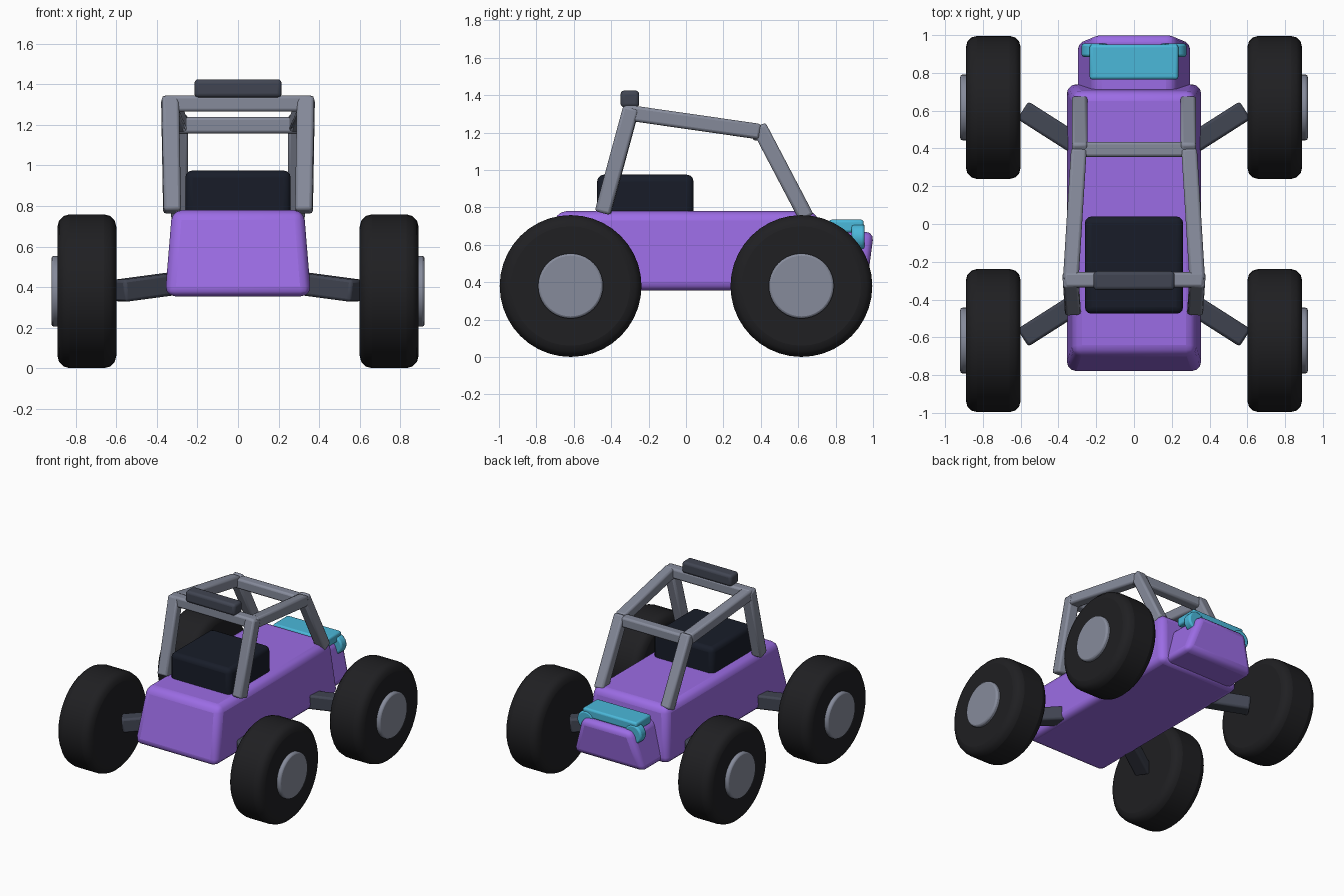
import bpy, bmesh
from math import radians, pi
from mathutils import Vector, Matrix

if "Cube" in bpy.data.objects:
    bpy.data.objects.remove(bpy.data.objects["Cube"])


def material(name, rgb):
    m = bpy.data.materials.new(name)
    m.diffuse_color = (*rgb, 1)
    m.use_nodes = True
    m.node_tree.nodes["Principled BSDF"].inputs["Base Color"].default_value = m.diffuse_color
    return m


PURPLE = material("purple_paint", (0.33, 0.15, 0.78))
CYAN = material("cyan_paint", (0.07, 0.48, 0.70))
RUBBER = material("rubber", (0.014, 0.014, 0.016))
SEAT = material("seat_black", (0.009, 0.012, 0.022))
DARK = material("dark_metal", (0.053, 0.06, 0.085))
STEEL = material("steel", (0.24, 0.26, 0.33))


def finish(name, bm, mat, bevel, segments=3):
    """Turn a bmesh into a bevelled, smooth-shaded object."""
    bmesh.ops.recalc_face_normals(bm, faces=bm.faces[:])
    mesh = bpy.data.meshes.new(name)
    bm.to_mesh(mesh)
    bm.free()
    mesh.materials.append(mat)
    ob = bpy.data.objects.new(name, mesh)
    bpy.context.collection.objects.link(ob)
    mod = ob.modifiers.new("bevel", 'BEVEL')
    mod.width, mod.segments = bevel, segments
    mod.limit_method, mod.angle_limit = 'ANGLE', radians(40)
    bpy.ops.object.select_all(action='DESELECT')
    ob.select_set(True)
    bpy.context.view_layer.objects.active = ob
    bpy.ops.object.shade_smooth_by_angle(angle=radians(40))
    return ob


def block(name, bottom, top, mat, bevel):
    """Tapered box; bottom and top are (half_width, y_min, y_max, z)."""
    bm = bmesh.new()
    rings = []
    for w, y0, y1, z in (bottom, top):
        rings.append([bm.verts.new(p) for p in
                      ((-w, y0, z), (w, y0, z), (w, y1, z), (-w, y1, z))])
    lo, hi = rings
    bm.faces.new(lo)
    bm.faces.new(hi)
    for i in range(4):
        j = (i + 1) % 4
        bm.faces.new((lo[i], lo[j], hi[j], hi[i]))
    return finish(name, bm, mat, bevel)


def bar(name, a, b, size, mat, bevel=0.015):
    """Square bar between two points."""
    a, b = Vector(a), Vector(b)
    d = (b - a).normalized()
    side = d.cross(Vector((0, 0, 1))).normalized()
    rot = Matrix((side, d.cross(side), d)).transposed().to_4x4()
    bm = bmesh.new()
    bmesh.ops.create_cube(bm, size=1)
    bmesh.ops.transform(bm, verts=bm.verts, matrix=Matrix.Translation((a + b) / 2)
                        @ rot @ Matrix.Diagonal((size, size, (b - a).length, 1)))
    return finish(name, bm, mat, bevel, 2)


def disc(name, center, radius, depth, axis, mat, bevel, segments=3, sides=40):
    bm = bmesh.new()
    bmesh.ops.create_cone(bm, cap_ends=True, segments=sides, radius1=radius,
                          radius2=radius, depth=depth,
                          matrix=Matrix.Translation(center) @ Matrix.Rotation(pi / 2, 4, axis))
    return finish(name, bm, mat, bevel, segments)


# Body tub, nose and seat
block("body", (0.36, -0.79, 0.745, 0.355), (0.325, -0.69, 0.70, 0.78), PURPLE, 0.05)
block("nose", (0.31, 0.60, 0.965, 0.37), (0.215, 0.60, 1.005, 0.67), PURPLE, 0.045)
block("seat", (0.26, -0.475, 0.04, 0.70), (0.26, -0.475, 0.04, 0.975), SEAT, 0.035)

# Light plate on the nose and roof light bar
block("nose_plate", (0.235, 0.765, 0.95, 0.665), (0.235, 0.765, 0.95, 0.735), CYAN, 0.015)
block("roof_light_bar", (0.215, -0.35, -0.25, 1.335), (0.215, -0.35, -0.25, 1.425), DARK, 0.02)

for sx, side in ((-1, "left"), (1, "right")):
    # Headlamp
    disc(f"headlamp_{side}", (sx * 0.205, 0.92, 0.64), 0.073, 0.07, 'X', CYAN, 0.012, 2, 24)
    # Roll cage side
    rear_top = (sx * 0.335, -0.30, 1.305)
    front_top = (sx * 0.292, 0.395, 1.205)
    bar(f"cage_rear_post_{side}", (sx * 0.325, -0.445, 0.77), (sx * 0.335, -0.292, 1.335),
        0.085, STEEL)
    bar(f"cage_roof_rail_{side}", rear_top, front_top, 0.083, STEEL)
    bar(f"cage_front_post_{side}", (sx * 0.288, 0.645, 0.745), (sx * 0.288, 0.388, 1.235),
        0.083, STEEL)
    for sy, end in ((-1, "near"), (1, "far")):
        # Wheel, hub and suspension arm
        disc(f"tyre_{end}_{side}", (sx * 0.745, sy * 0.617, 0.38), 0.379, 0.29, 'Y', RUBBER, 0.06)
        disc(f"hub_{end}_{side}", (sx * 0.82, sy * 0.617, 0.38), 0.174, 0.20, 'Y', STEEL, 0.012, 2)
        bar(f"suspension_arm_{end}_{side}", (sx * 0.24, sy * 0.38, 0.428),
            (sx * 0.585, sy * 0.60, 0.382), 0.11, DARK)

# Roll cage cross bars
bar("cage_rear_cross_bar", (-0.37, -0.295, 1.305), (0.37, -0.295, 1.305), 0.08, STEEL)
bar("cage_front_cross_bar", (-0.32, 0.395, 1.198), (0.32, 0.395, 1.198), 0.08, STEEL)
